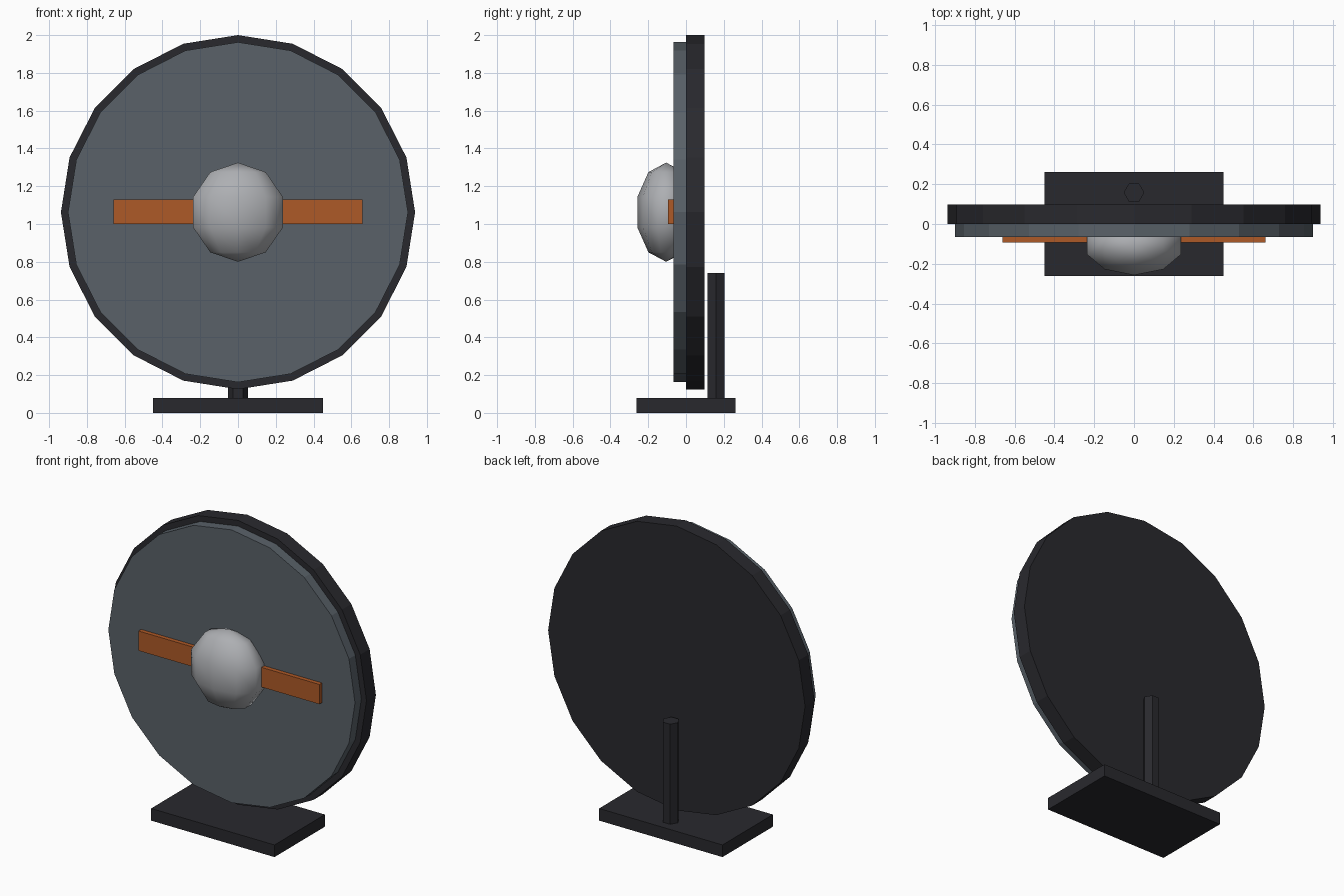
import bpy
from math import radians

if "Cube" in bpy.data.objects:
    bpy.data.objects.remove(bpy.data.objects["Cube"])


def paint(obj, name, color):
    mat = bpy.data.materials.get(name) or bpy.data.materials.new(name)
    mat.diffuse_color = (*color, 1)
    mat.use_nodes = True
    mat.node_tree.nodes["Principled BSDF"].inputs["Base Color"].default_value = mat.diffuse_color
    obj.data.materials.append(mat)


def finish(name, mat, color):
    obj = bpy.context.object
    obj.name = name
    bpy.ops.object.transform_apply(location=False, rotation=True, scale=True)
    paint(obj, mat, color)
    return obj


def box(name, x, y, z, mat, color):
    bpy.ops.mesh.primitive_cube_add(
        size=1, location=(sum(x) / 2, sum(y) / 2, sum(z) / 2))
    bpy.context.object.scale = (x[1] - x[0], y[1] - y[0], z[1] - z[0])
    return finish(name, mat, color)


def disc(name, radius, y0, y1, mat, color):
    bpy.ops.mesh.primitive_cylinder_add(
        vertices=20, radius=radius, depth=y1 - y0,
        location=(0, (y0 + y1) / 2, HUB_Z), rotation=(radians(90), 0, 0))
    return finish(name, mat, color)


HUB_Z = 1.0625
BLACK = ("black", (0.022, 0.022, 0.027))
SLATE = ("slate", (0.10, 0.12, 0.14))
ORANGE = ("orange", (0.42, 0.10, 0.02))
SILVER = ("silver", (0.42, 0.43, 0.45))

# Round shield: dark backing plate and slightly smaller face
disc("back_plate", 0.9375, 0.0, 0.098, *BLACK)
disc("front_face", 0.90, -0.066, 0.0, *SLATE)

# Horizontal band
box("band", (-0.66, 0.66), (-0.094, -0.05), (1.0, 1.13), *ORANGE)

# Central boss, a flattened low-poly sphere
bpy.ops.mesh.primitive_uv_sphere_add(
    segments=10, ring_count=5, radius=1, location=(0, -0.105, HUB_Z))
bpy.context.object.scale = (0.2625, 0.16, 0.2625)
finish("boss", *SILVER)
bpy.ops.object.shade_smooth()

# Stand: flat base and hexagonal post
box("base", (-0.45, 0.45), (-0.2625, 0.2625), (0, 0.08), *BLACK)
bpy.ops.mesh.primitive_cylinder_add(
    vertices=6, radius=0.052, depth=0.68, location=(0, 0.158, 0.40),
    rotation=(0, 0, radians(30)))
finish("post", *BLACK)
